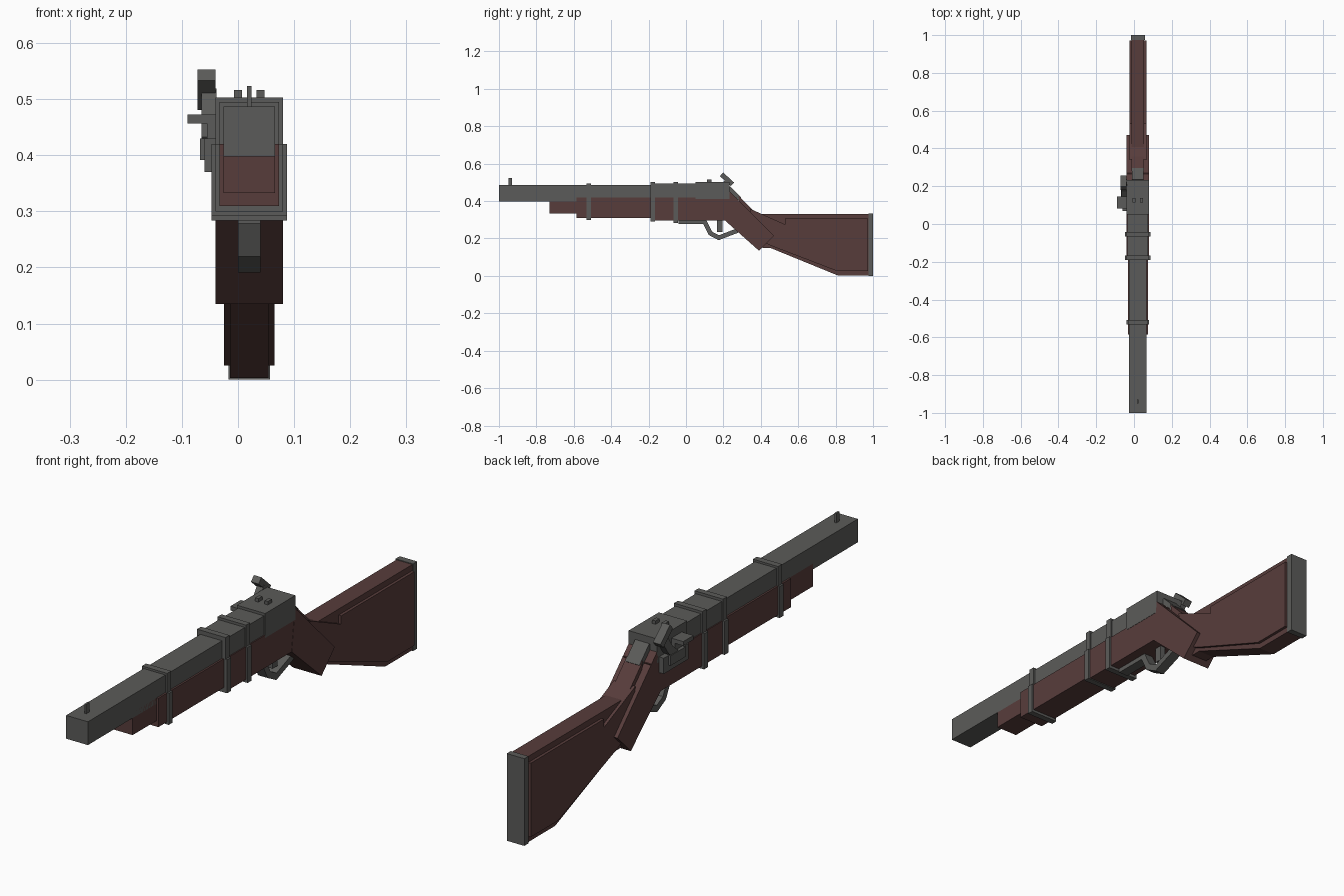
import bpy, bmesh
from mathutils import Vector

cube = bpy.data.objects.get("Cube")
if cube:
    bpy.data.objects.remove(cube, do_unlink=True)


def material(name, rgb):
    m = bpy.data.materials.new(name)
    m.use_nodes = True
    colour = (*rgb, 1)
    m.diffuse_color = colour
    m.node_tree.nodes["Principled BSDF"].inputs["Base Color"].default_value = colour
    return m


STEEL = material("dark steel", (0.105, 0.105, 0.1))
WOOD = material("red brown wood", (0.097, 0.046, 0.044))
MID = 0.02  # centre line in x


def plate(name, outline, x0, x1, mat):
    """Extrude a side outline of (y, z) points from x0 to x1."""
    bm = bmesh.new()
    face = bm.faces.new([bm.verts.new((x0, y, z)) for y, z in outline])
    ext = bmesh.ops.extrude_face_region(bm, geom=[face])
    moved = [v for v in ext["geom"] if isinstance(v, bmesh.types.BMVert)]
    bmesh.ops.translate(bm, verts=moved, vec=(x1 - x0, 0, 0))
    bmesh.ops.recalc_face_normals(bm, faces=bm.faces)
    mesh = bpy.data.meshes.new(name)
    bm.to_mesh(mesh)
    bm.free()
    mesh.materials.append(mat)
    obj = bpy.data.objects.new(name, mesh)
    bpy.context.collection.objects.link(obj)
    return obj


def box(name, x0, x1, y0, y1, z0, z1, mat):
    return plate(name, [(y0, z0), (y1, z0), (y1, z1), (y0, z1)], x0, x1, mat)


def centred(name, half, y0, y1, z0, z1, mat):
    return box(name, MID - half, MID + half, y0, y1, z0, z1, mat)


def bar(name, path, thick, x0, x1, mat):
    """Flat strip of even thickness along a (y, z) path."""
    pts = [Vector(p) for p in path]
    left, right = [], []
    for i, p in enumerate(pts):
        a = (p - pts[i - 1]).normalized() if i else None
        b = (pts[i + 1] - p).normalized() if i < len(pts) - 1 else None
        d = ((a or b) + (b or a)).normalized()
        n = Vector((-d.y, d.x))
        n *= thick / 2 / max(0.5, d.dot(a or b))
        left.append(p + n)
        right.append(p - n)
    return plate(name, left + right[::-1], x0, x1, mat)


# Barrel and receiver
centred("barrel", 0.046, -1, -0.1, 0.398, 0.487, STEEL)
centred("breech", 0.055, -0.18, 0.06, 0.41, 0.493, STEEL)
centred("receiver", 0.06, 0.05, 0.232, 0.41, 0.503, STEEL)
bar("tang", [(0.225, 0.468), (0.285, 0.408)], 0.03, MID - 0.03, MID + 0.03, STEEL)

# Sights
centred("front_sight", 0.004, -0.95, -0.93, 0.48, 0.523, STEEL)
for side, x in (("right", MID - 0.02), ("left", MID + 0.02)):
    box("rear_sight_" + side, x - 0.007, x + 0.007, 0.113, 0.137, 0.5, 0.516, STEEL)

# Stepped fore stock
centred("fore_stock_tip", 0.046, -0.73, -0.55, 0.333, 0.42, WOOD)
centred("fore_stock", 0.053, -0.585, -0.17, 0.31, 0.42, WOOD)
plate("rear_fore_stock", [(-0.175, 0.295), (0.22, 0.295), (0.27, 0.42), (-0.175, 0.42)],
      MID - 0.059, MID + 0.059, WOOD)

# Wrist and butt
plate("wrist", [(0.21, 0.295), (0.39, 0.135), (0.47, 0.215), (0.23, 0.455)],
      MID - 0.06, MID + 0.06, WOOD)
plate("butt_core", [(0.3, 0.31), (0.41, 0.15), (0.45, 0.15), (0.81, 0.003),
                    (0.98, 0.003), (0.98, 0.33), (0.38, 0.33), (0.28, 0.43)],
      MID - 0.034, MID + 0.034, WOOD)
plate("butt_cheeks", [(0.38, 0.2), (0.45, 0.163), (0.81, 0.025), (0.972, 0.025),
                      (0.972, 0.307), (0.53, 0.307), (0.53, 0.275), (0.34, 0.36)],
      MID - 0.045, MID + 0.045, WOOD)
centred("butt_plate", 0.037, 0.975, 1, 0, 0.333, STEEL)

# Barrel bands, each with a wider lower half
for name, y, half, low, top in (("front", -0.52, 0.053, 0.3, 0.495),
                                ("middle", -0.178, 0.06, 0.292, 0.503),
                                ("rear", -0.054, 0.06, 0.284, 0.503)):
    centred(name + "_band_top", half, y - 0.012, y + 0.012, 0.4, top, STEEL)
    centred(name + "_band_bottom", half + 0.007, y - 0.012, y + 0.012, low, 0.42, STEEL)

# Trigger group
centred("trigger_plate", 0.02, -0.04, 0.11, 0.278, 0.3, STEEL)
bar("trigger_guard", [(0.1, 0.288), (0.13, 0.228), (0.175, 0.204), (0.29, 0.248)],
    0.024, MID - 0.02, MID + 0.02, STEEL)
centred("trigger", 0.011, 0.165, 0.195, 0.235, 0.31, STEEL)

# Side lock on the right
box("lock_plate", -0.06, -0.035, 0.07, 0.22, 0.37, 0.43, STEEL)
box("lock_boss", -0.068, -0.035, 0.1, 0.19, 0.392, 0.43, STEEL)
box("priming_pan", -0.09, -0.035, 0.083, 0.145, 0.457, 0.473, STEEL)
box("pan_support", -0.055, -0.035, 0.083, 0.145, 0.42, 0.46, STEEL)
bar("hammer_arm", [(0.15, 0.42), (0.185, 0.45), (0.225, 0.51)], 0.032, -0.065, -0.038, STEEL)
bar("hammer_head", [(0.19, 0.543), (0.248, 0.49)], 0.026, -0.072, -0.04, STEEL)
